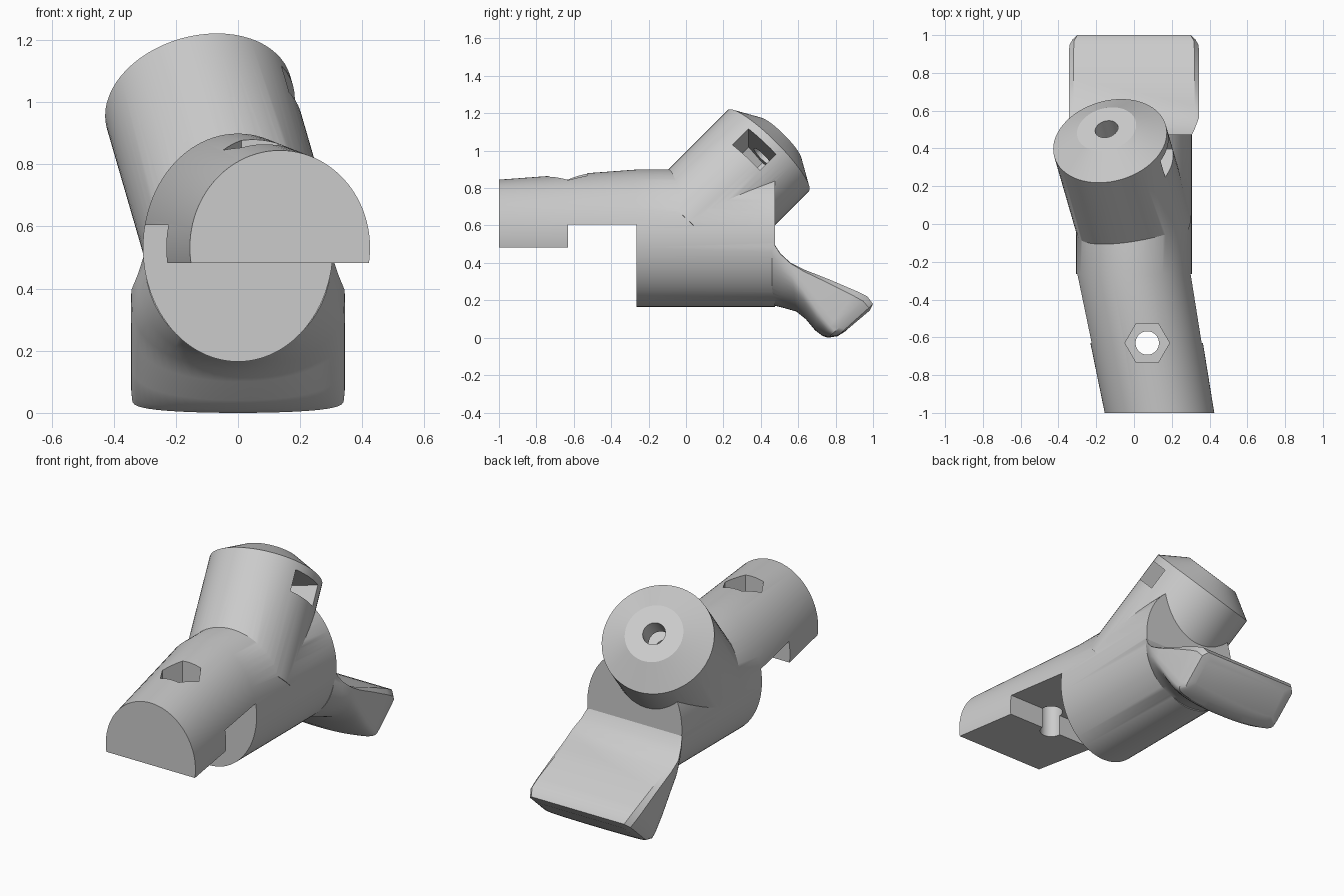
import bpy, bmesh
from math import sin, cos, pi
from mathutils import Vector, Matrix

cube = bpy.data.objects.get("Cube")
if cube:
    bpy.data.objects.remove(cube, do_unlink=True)

GREY = (0.6, 0.6, 0.6, 1)
grey = bpy.data.materials.new("matte grey")
grey.use_nodes = True
grey.diffuse_color = GREY
grey.node_tree.nodes["Principled BSDF"].inputs["Base Color"].default_value = GREY


def loft(name, rings, matrix=Matrix()):
    """Skin a list of equal-length point rings into a closed solid."""
    bm = bmesh.new()
    rows = [[bm.verts.new(matrix @ Vector(p)) for p in ring] for ring in rings]
    n = len(rows[0])
    for a, b in zip(rows, rows[1:]):
        for i in range(n):
            j = (i + 1) % n
            bm.faces.new((a[i], a[j], b[j], b[i]))
    bm.faces.new(rows[0][::-1])
    bm.faces.new(rows[-1])
    bmesh.ops.recalc_face_normals(bm, faces=bm.faces)
    mesh = bpy.data.meshes.new(name)
    bm.to_mesh(mesh)
    bm.free()
    mesh.materials.append(grey)
    obj = bpy.data.objects.new(name, mesh)
    bpy.context.collection.objects.link(obj)
    return obj


def circle(r, z, sides=64):
    return [(r * cos(2 * pi * i / sides), r * sin(2 * pi * i / sides), z) for i in range(sides)]


def prism(name, r, z0, z1, sides=64, matrix=Matrix()):
    return loft(name, [circle(r, z0, sides), circle(r, z1, sides)], matrix)


def box(name, lo, hi, matrix=Matrix()):
    rings = [[(lo[0], lo[1], z), (hi[0], lo[1], z), (hi[0], hi[1], z), (lo[0], hi[1], z)]
             for z in (lo[2], hi[2])]
    return loft(name, rings, matrix)


def combine(target, tool, operation):
    mod = target.modifiers.new("boolean", 'BOOLEAN')
    mod.operation = operation
    mod.solver = 'EXACT'
    mod.object = tool
    bpy.context.view_layer.objects.active = target
    bpy.ops.object.modifier_apply(modifier=mod.name)
    bpy.data.objects.remove(tool, do_unlink=True)


# Main barrel: oval body that bends sideways and tapers toward the front
def oval(y, x, rx, rz):
    return [(x + px * rx, y, 0.532 + py * rz) for px, py, _ in circle(1, 0, 96)]


body = loft("pipe_fitting", [oval(-1, 0.135, 0.29, 0.313), oval(-0.265, 0, 0.306, 0.367),
                             oval(0.475, 0, 0.306, 0.367)])

# Tilted branch with a chamfered cap, in its own frame (z along the branch)
axis = Vector((-0.29, 1, 1)).normalized()
slot_dir = Vector((1, 0, 0.29)).normalized()
side_dir = axis.cross(slot_dir)
branch_frame = Matrix.Translation((-0.127, 0.44, 1.0)) @ Matrix(
    (slot_dir, side_dir, axis)).transposed().to_4x4()
branch = loft("branch", [circle(0.307, -0.64), circle(0.307, 0), circle(0.16, 0.09)], branch_frame)

# Rear flap: flat top, rounded belly; each section is
# (top y, z), (side y, z), (belly y, z), half width, belly roundness
sections = [
    ((0.46, 0.52), (0.46, 0.49), (0.46, 0.175), 0.300, 1.0),
    ((0.505, 0.45), (0.505, 0.43), (0.52, 0.16), 0.322, 0.9),
    ((0.56, 0.40), (0.56, 0.375), (0.59, 0.14), 0.343, 0.8),
    ((0.63, 0.365), (0.62, 0.30), (0.64, 0.10), 0.345, 0.7),
    ((0.77, 0.31), (0.71, 0.19), (0.69, 0.04), 0.345, 0.55),
    ((0.91, 0.25), (0.79, 0.09), (0.73, 0.01), 0.345, 0.5),
    ((0.97, 0.22), (0.82, 0.055), (0.76, 0.0), 0.342, 0.45),
    ((1.0, 0.18), (0.85, 0.045), (0.81, 0.008), 0.325, 0.45),
    ((0.982, 0.145), (0.88, 0.06), (0.85, 0.033), 0.285, 0.45),
]


def flap_ring(top, side, belly, w, power, steps=28):
    top, side, belly = Vector(top), Vector(side), Vector(belly)
    ring = []
    for i in range(steps + 1):
        t = pi * (i / steps - 0.5)
        yz = side.lerp(belly, max(cos(t), 0) ** power)
        ring.append((w * sin(t), yz.x, yz.y))
    shoulder = top.lerp(side, 0.15)
    ring += [(w, *shoulder), (w - 0.025, *top), (0.025 - w, *top), (-w, *shoulder)]
    return ring


flap = loft("flap", [flap_ring(*s) for s in sections])

combine(body, branch, 'UNION')
combine(body, flap, 'UNION')

# Underside of the front: flat cut and a deeper notch behind it
combine(body, box("flat_cut", (-1, -1.2, -0.2), (1, -0.63, 0.483)), 'DIFFERENCE')
combine(body, box("notch_cut", (-1, -0.631, -0.2), (1, -0.265, 0.605)), 'DIFFERENCE')

# Vertical bolt hole with a hexagonal nut pocket
bolt = Matrix.Translation((0.07, -0.63, 0))
combine(body, prism("bolt_hole", 0.062, 0.3, 1.2, 48, bolt), 'DIFFERENCE')
combine(body, prism("nut_pocket", 0.118, 0.73, 1.2, 6, bolt), 'DIFFERENCE')

# Branch bolt hole and the side slot for its nut
combine(body, prism("branch_hole", 0.062, -0.34, 0.2, 48, branch_frame), 'DIFFERENCE')
combine(body, prism("nut_seat", 0.118, -0.17, -0.046, 6, branch_frame), 'DIFFERENCE')
combine(body, box("nut_slot", (0, -0.102, -0.17), (0.5, 0.102, -0.046), branch_frame), 'DIFFERENCE')

# Smooth shading with crisp edges
bpy.ops.object.select_all(action='DESELECT')
body.select_set(True)
bpy.context.view_layer.objects.active = body
bpy.ops.object.shade_smooth_by_angle(angle=0.5)
